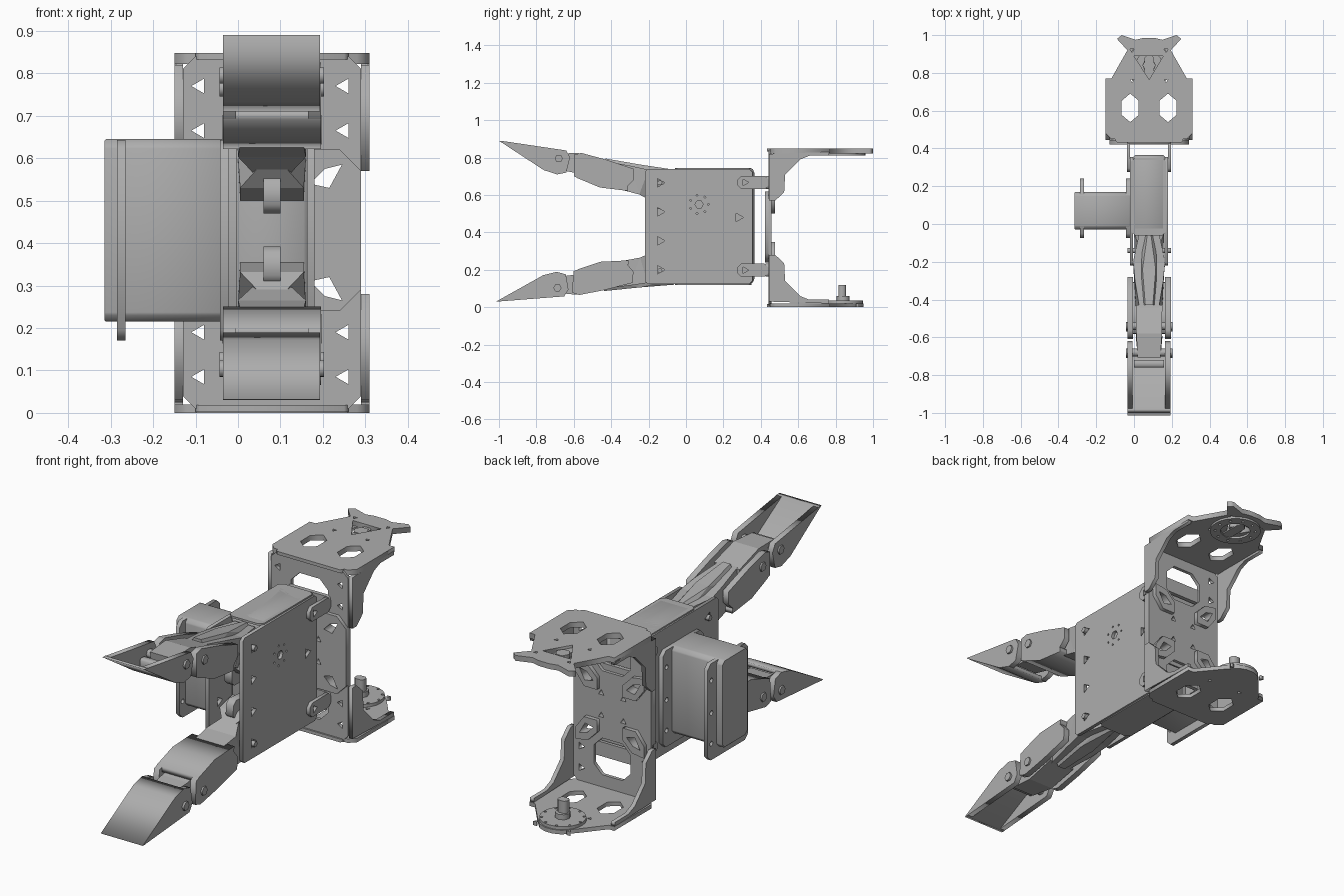
import bpy, bmesh, math
from mathutils import Matrix

cube = bpy.data.objects.get("Cube")
if cube:
    bpy.data.objects.remove(cube)

grey = bpy.data.materials.new("plain grey")
grey.use_nodes = True
COLOUR = (0.42, 0.42, 0.42, 1)
grey.diffuse_color = COLOUR
grey.node_tree.nodes["Principled BSDF"].inputs["Base Color"].default_value = COLOUR

MID_X, MID_Z, BODY_Z = 0.08, 0.425, 0.4325
AXES = {  # local plane axes to world, normal last
    "x": Matrix(((0, 0, 1, 0), (1, 0, 0, 0), (0, 1, 0, 0), (0, 0, 0, 1))),
    "y": Matrix(((1, 0, 0, 0), (0, 0, -1, 0), (0, 1, 0, 0), (0, 0, 0, 1))),
    "z": Matrix.Identity(4),
}


def add(name, mesh, bevel=0):
    mesh.materials.clear()
    mesh.materials.append(grey)
    ob = bpy.data.objects.new(name, mesh)
    bpy.context.collection.objects.link(ob)
    if bevel:
        mod = ob.modifiers.new("edge", "BEVEL")
        mod.width, mod.segments = bevel, 1
    return ob


def plate(name, axis, lo, hi, outline, holes=(), bevel=0):
    """Flat sheet with holes, filled from a 2D curve and extruded along an axis."""
    curve = bpy.data.curves.new(name, "CURVE")
    curve.dimensions, curve.fill_mode = "2D", "BOTH"
    curve.extrude = (hi - lo) / 2
    for loop in [outline, *holes]:
        spline = curve.splines.new("POLY")
        spline.points.add(len(loop) - 1)
        for point, (u, v) in zip(spline.points, loop):
            point.co = (u, v, 0, 1)
        spline.use_cyclic_u = True
    temp = bpy.data.objects.new(name, curve)
    mesh = bpy.data.meshes.new_from_object(temp)
    bpy.data.objects.remove(temp)
    middle = (lo + hi) / 2 * (-1 if axis == "y" else 1)
    mesh.transform(AXES[axis] @ Matrix.Translation((0, 0, middle)))
    bm = bmesh.new()
    bm.from_mesh(mesh)
    bmesh.ops.remove_doubles(bm, verts=bm.verts, dist=1e-5)
    bmesh.ops.recalc_face_normals(bm, faces=bm.faces)
    bm.to_mesh(mesh)
    bm.free()
    return add(name, mesh, bevel)


def ngon(u, v, r, n, turn=0.0, stretch=1.0):
    steps = [turn + math.tau * i / n for i in range(n)]
    return [(u + r * math.cos(a), v + r * stretch * math.sin(a)) for a in steps]


def octagon(u, v, u2, v2, c):
    return [(u + c, v), (u2 - c, v), (u2, v + c), (u2, v2 - c),
            (u2 - c, v2), (u + c, v2), (u, v2 - c), (u, v + c)]


def flip_x(pts):
    return [(2 * MID_X - u, v) for u, v in pts]


def flip_z(pts):
    return [(u, 2 * MID_Z - v) for u, v in pts]


def symmetric(half):
    return half + flip_x(half)[::-1]


# Rear bracket: back sheet with windows and triangular holes
window = octagon(-0.02, 0.08, 0.18, 0.26, 0.045)
kite = [(0.17, 0.54), (0.205, 0.575), (0.245, 0.585), (0.215, 0.53)]
kites = [kite, flip_x(kite), flip_z(kite), flip_x(flip_z(kite))]
tri_holes = [ngon(x, z, 0.02, 3, math.pi)
             for x in (-0.09, 0.25) for z in (0.085, 0.19, 0.665, 0.77)]
mid_holes = [ngon(x, z, 0.017, 3, math.pi / 2)
             for x in (0.02, 0.14) for z in (0.37, 0.48)]
plate("back_sheet", "y", 0.44, 0.457, octagon(-0.13, 0.01, 0.29, 0.84, 0.03),
      [window, flip_z(window)] + kites + tri_holes + mid_holes)

# Raised pads round the kite slots
pad = [(0.15, 0.5), (0.22, 0.5), (0.265, 0.56), (0.265, 0.62), (0.2, 0.61), (0.15, 0.56)]
for side, outline, slot in zip(("left_upper", "right_upper", "left_lower", "right_lower"),
                               (pad, flip_x(pad), flip_z(pad), flip_x(flip_z(pad))), kites):
    plate(side + "_slot_pad", "y", 0.457, 0.477, outline, [slot])

# Folded side flanges, top and bottom of both sides
flange = [(0.445, 0.82), (0.445, 0.57), (0.477, 0.57), (0.525, 0.615), (0.53, 0.71),
          (0.61, 0.79), (0.66, 0.81), (0.765, 0.81), (0.765, 0.83)]
for side, x in (("right", -0.15), ("left", 0.29)):
    plate(side + "_upper_flange", "x", x, x + 0.02, flange)
    plate(side + "_lower_flange", "x", x, x + 0.02, flip_z(flange))

# Folded top and bottom shelves
hexes = [ngon(x, 0.615, 0.052, 6, math.pi / 6, 1.45) for x in (-0.02, 0.18)]
dots = [ngon(x, y, 0.012, 3, -math.pi / 2) for x in (-0.01, 0.17) for y in (0.76, 0.92)]
triangle = [(0, 0.89), (0.155, 0.89), (0.08, 0.765)]
shelf = [(-0.12, 0.45), (-0.15, 0.48), (-0.15, 0.77), (-0.12, 0.77), (-0.035, 0.92)]
ears = [(-0.09, 0.98), (-0.065, 1.0), (0.01, 0.975), (0.05, 0.985)]
plate("top_shelf", "z", 0.822, 0.848, symmetric(shelf + ears), hexes + dots + [triangle])
plate("bottom_shelf", "z", 0, 0.02,
      symmetric(shelf[:-1] + [(-0.03, 0.88), (0.02, 0.935), (0.06, 0.95)]), hexes + dots)
for name, z in (("top_fold", 0.832), ("bottom_fold", 0.002)):
    plate(name, "z", z, z + 0.016, octagon(-0.1, 0.432, 0.26, 0.48, 0.01))

# Turntable rings and the pin
ring_holes = [ngon(x, y, 0.007, 6) for x, y in ngon(MID_X, 0.84, 0.095, 10)]
plate("upper_ring", "z", 0.812, 0.824, ngon(MID_X, 0.84, 0.12, 24),
      [ngon(MID_X, 0.84, 0.07, 20)] + ring_holes)
plate("upper_hub_bar", "z", 0.815, 0.835, octagon(0.055, 0.76, 0.105, 0.9, 0.02))
plate("upper_hub_star", "z", 0.82, 0.84, ngon(MID_X, 0.84, 0.035, 6))
plate("lower_disc", "z", 0.018, 0.035, ngon(MID_X, 0.84, 0.105, 24), ring_holes)
plate("lower_pin_base", "z", 0.03, 0.06, ngon(MID_X, 0.84, 0.035, 8))
plate("lower_pin", "z", 0.03, 0.12, octagon(0.055, 0.815, 0.105, 0.855, 0.01))

# Coupling plate and its four forward tabs
plate("coupling_plate", "y", 0.422, 0.442, octagon(-0.13, 0.24, 0.29, 0.62, 0.05),
      kites + mid_holes)
for level, z in (("lower", 0.163), ("upper", 0.632)):
    plate(level + "_coupling_bar", "y", 0.425, 0.445, octagon(-0.035, z, 0.195, z + 0.07, 0.01))
    for side, x in (("right", -0.037), ("left", 0.18)):
        plate(f"{side}_{level}_tab", "x", x, x + 0.017,
              octagon(0.275, z, 0.44, z + 0.07, 0.02),
              [ngon(0.315, z + 0.035, 0.02, 3)])

# Gripper body: core and two cheek plates
plate("body_core", "x", -0.005, 0.165, octagon(-0.05, 0.125, 0.365, 0.745, 0.015), bevel=0.012)
cheek_holes = [ngon(-0.14, z, 0.027, 3) for z in (0.2, 0.355, 0.51, 0.665)]
cheek_holes += [ngon(0.28, 0.48, 0.027, 3), ngon(0.07, 0.55, 0.022, 6)]
cheek_holes += [ngon(y, z, 0.006, 4) for y, z in ngon(0.07, 0.55, 0.05, 7)]
cheek = octagon(-0.22, 0.125, 0.355, 0.738, 0.015)
for side, x in (("right", -0.022), ("left", 0.162)):
    plate(side + "_cheek", "x", x, x + 0.018, cheek, cheek_holes)
for name, z in (("body_roof", 0.735), ("body_floor", 0.12)):
    plate(name, "z", z, z + 0.01, octagon(-0.015, -0.06, 0.17, 0.35, 0.02))

# Motor housing on the right
plate("motor_case", "x", -0.315, -0.02, octagon(-0.03, 0.215, 0.17, 0.645, 0.018), bevel=0.004)
for name, x in (("motor_outer_flange", -0.285), ("motor_inner_flange", -0.042)):
    plate(name, "x", x, x + 0.02, octagon(-0.075, 0.17, 0.24, 0.643, 0.025),
          [ngon(y, z, 0.012, 8) for y in (-0.05, 0.21) for z in (0.25, 0.4, 0.56)])


# Fingers: the lower one is the upper one mirrored and swung inward slightly
def place(ob, lower):
    if not lower:
        return
    mirror = Matrix.Translation((0, 0, 2 * BODY_Z)) @ Matrix.Diagonal((1, 1, -1, 1))
    pivot = Matrix.Translation((0, -0.2, 0.2))
    ob.data.transform(pivot @ Matrix.Rotation(math.radians(-4), 4, "X")
                      @ pivot.inverted() @ mirror)
    ob.data.flip_normals()


def taper(name, rows):
    """Side profile whose half width changes from point to point."""
    bm = bmesh.new()
    left, right = ([bm.verts.new((MID_X + s * w, y, z)) for y, z, w in rows] for s in (1, -1))
    bm.faces.new(left)
    bm.faces.new(right[::-1])
    for i in range(len(rows)):
        j = (i + 1) % len(rows)
        bm.faces.new((left[i], right[i], right[j], left[j]))
    bmesh.ops.triangulate(bm, faces=bm.faces)
    bmesh.ops.recalc_face_normals(bm, faces=bm.faces)
    mesh = bpy.data.meshes.new(name)
    bm.to_mesh(mesh)
    bm.free()
    return add(name, mesh)


tip_wall = [(-0.99, 0.89), (-0.64, 0.838), (-0.62, 0.8), (-0.64, 0.72), (-0.69, 0.71), (-0.76, 0.735)]
tip_pad = [(-1.0, 0.89), (-0.98, 0.89), (-0.755, 0.755), (-0.69, 0.73), (-0.69, 0.71), (-0.76, 0.733)]
link_wall = [(-0.6, 0.815), (-0.56, 0.825), (-0.43, 0.79), (-0.28, 0.74), (-0.28, 0.68),
             (-0.33, 0.63), (-0.46, 0.645), (-0.6, 0.70)]
link_floor = [(-0.58, 0.715), (-0.46, 0.665), (-0.31, 0.645), (-0.31, 0.622), (-0.46, 0.64), (-0.58, 0.69)]
for label in ("upper", "lower"):
    parts = [
        plate("tip_pad", "x", -0.035, 0.193, tip_pad),
        plate("link_floor", "x", -0.035, 0.195, link_floor),
        plate("tip_crossbar", "x", 0, 0.16, octagon(-0.76, 0.74, 0.1 - 0.82, 0.8, 0.008)),
        # faceted arms between the walls
        taper("knuckle_arm", [(-0.71, 0.82, 0.06), (-0.58, 0.825, 0.068), (-0.43, 0.78, 0.07),
                              (-0.43, 0.67, 0.06), (-0.6, 0.72, 0.07), (-0.7, 0.74, 0.06)]),
        taper("root_arm", [(-0.45, 0.785, 0.05), (-0.3, 0.757, 0.075), (-0.2, 0.735, 0.085),
                           (-0.06, 0.725, 0.055), (-0.05, 0.62, 0.055), (-0.15, 0.55, 0.03),
                           (-0.25, 0.603, 0.08), (-0.45, 0.655, 0.07)]),
        taper("root_ridge", [(-0.43, 0.795, 0.02), (-0.24, 0.762, 0.035), (-0.06, 0.735, 0.01),
                             (-0.06, 0.7, 0.04), (-0.43, 0.72, 0.06)]),
        taper("root_gear", [(-0.2, 0.58, 0.03), (-0.16, 0.53, 0.075), (-0.06, 0.5, 0.075),
                            (-0.04, 0.6, 0.08)]),
        plate("drive_bar", "x", 0.06, 0.1, octagon(-0.19, 0.47, -0.04, 0.56, 0.02)),
    ]
    for x in (-0.035, 0.165):
        parts.append(plate("tip_wall", "x", x, x + 0.028, tip_wall))
        parts.append(plate("link_wall", "x", x, x + 0.03, link_wall))
    for y, z in ((-0.68, 0.795), (-0.54, 0.765)):
        parts.append(plate("joint_pin", "x", -0.043, 0.203, ngon(y, z, 0.022, 6)))
    parts.append(plate("root_pin", "x", -0.035, 0.195, ngon(-0.14, 0.665, 0.014, 6)))
    for ob in parts:
        place(ob, label == "lower")
        ob.name = f"{label}_finger_{ob.name.split('.')[0]}"
